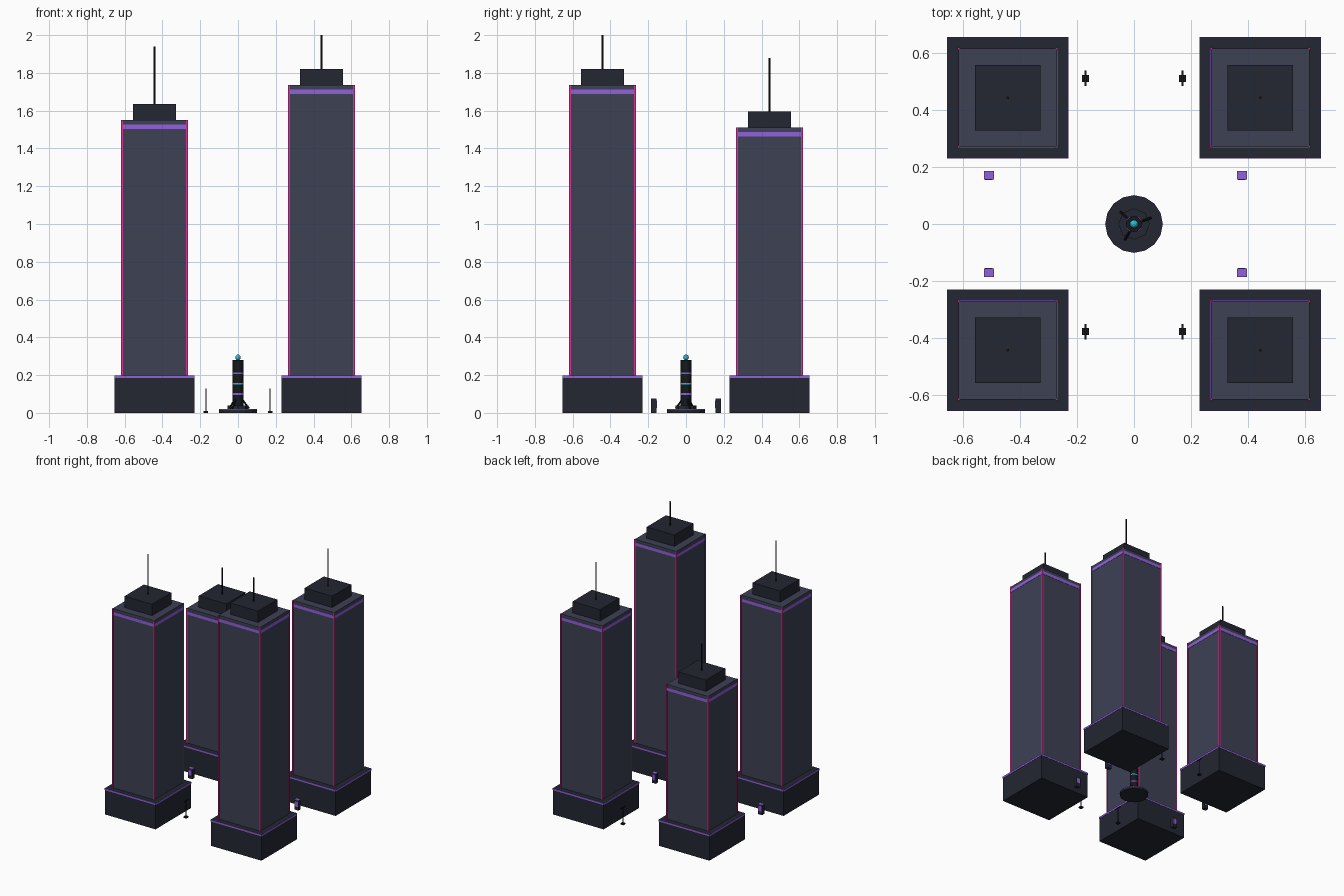
import bpy
from math import radians, cos, sin
from mathutils import Vector

if "Cube" in bpy.data.objects:
    bpy.data.objects.remove(bpy.data.objects["Cube"])


def material(name, rgb):
    m = bpy.data.materials.new(name)
    m.diffuse_color = (*rgb, 1)
    m.use_nodes = True
    m.node_tree.nodes["Principled BSDF"].inputs["Base Color"].default_value = m.diffuse_color
    return m


DARK = material("dark_concrete", (0.017, 0.020, 0.032))
WALL = material("tower_wall", (0.047, 0.052, 0.088))
BLACK = material("black_metal", (0.008, 0.009, 0.012))
PURPLE = material("purple_glow", (0.28, 0.12, 0.70))
PINK = material("pink_glow", (0.75, 0.03, 0.30))
CYAN = material("cyan_glow", (0.02, 0.55, 0.65))


def finish(name, mat):
    o = bpy.context.object
    o.name = name
    o.data.materials.append(mat)
    return o


def box(name, x, y, z0, z1, sx, sy, mat):
    bpy.ops.mesh.primitive_cube_add(size=1, location=(x, y, (z0 + z1) / 2))
    bpy.context.object.scale = (sx, sy, z1 - z0)
    return finish(name, mat)


def cyl(name, x, y, z0, z1, r, mat, n=8):
    bpy.ops.mesh.primitive_cylinder_add(vertices=n, radius=r, depth=z1 - z0,
                                        location=(x, y, (z0 + z1) / 2))
    return finish(name, mat)


def rod(name, a, b, r, mat, n=6):
    a, b = Vector(a), Vector(b)
    d = b - a
    bpy.ops.mesh.primitive_cylinder_add(vertices=n, radius=r, depth=d.length,
                                        location=(a + b) / 2,
                                        rotation=d.to_track_quat('Z', 'Y').to_euler())
    return finish(name, mat)


# Four towers: position signs, wall top, mast top
C = 0.442
for tag, sx, sy, top, mast in (("front_left", -1, -1, 1.55, 1.94),
                               ("front_right", 1, -1, 1.735, 2.0),
                               ("back_right", 1, 1, 1.51, 1.88),
                               ("back_left", -1, 1, 1.215, 1.50)):
    x, y = C * sx, C * sy
    box(f"{tag}_podium", x, y, 0, 0.198, 0.422, 0.422, DARK)
    box(f"{tag}_podium_trim", x, y, 0.184, 0.1975, 0.426, 0.426, PURPLE)
    box(f"{tag}_tower", x, y, 0.198, top, 0.346, 0.346, WALL)
    box(f"{tag}_crown_band", x, y, top - 0.047, top - 0.023, 0.35, 0.35, PURPLE)
    box(f"{tag}_roof_block", x, y, top, top + 0.086, 0.23, 0.23, DARK)
    cyl(f"{tag}_mast", x, y, top + 0.086, mast, 0.005, BLACK)
    # glowing corner strips
    for i in (-1, 1):
        for j in (-1, 1):
            box(f"{tag}_corner_strip", x + 0.172 * i, y + 0.172 * j,
                0.198, top, 0.009, 0.009, PINK)

# Central beacon
cyl("beacon_base", 0, 0, 0, 0.02, 0.1, DARK, 16)
cyl("beacon_base_trim", 0, 0, 0.015, 0.0195, 0.101, PURPLE, 16)
cyl("beacon_plinth", 0, 0, 0.02, 0.04, 0.055, DARK, 8)
cyl("beacon_column", 0, 0, 0.04, 0.28, 0.028, BLACK, 12)
for z, mat in ((0.10, PURPLE), (0.155, CYAN), (0.21, PURPLE)):
    cyl("beacon_ring", 0, 0, z - 0.004, z + 0.004, 0.030, mat, 12)
bpy.ops.mesh.primitive_uv_sphere_add(segments=10, ring_count=6, radius=0.015,
                                     location=(0, 0, 0.294))
finish("beacon_lamp", CYAN)
for deg in (20, 138, 240):
    u, v = cos(radians(deg)), sin(radians(deg))
    rod("beacon_strut", (0.024 * u, 0.024 * v, 0.07),
        (0.062 * u, 0.062 * v, 0.024), 0.005, BLACK)

# Street lamps
for x in (-0.17, 0.17):
    for y in (-0.377, 0.51):
        box("lamp_foot", x, y, 0, 0.01, 0.024, 0.024, BLACK)
        cyl("lamp_post", x, y, 0.01, 0.13, 0.003, BLACK, 6)
        box("lamp_arm", x, y, 0.124, 0.13, 0.006, 0.055, BLACK)

# Kiosks with glowing cap and screens
for x in (-0.508, 0.378):
    for y in (-0.17, 0.17):
        box("kiosk_body", x, y, 0, 0.073, 0.034, 0.028, DARK)
        box("kiosk_cap", x, y, 0.073, 0.076, 0.036, 0.03, PURPLE)
        for s in (-1, 1):
            box("kiosk_screen", x, y + 0.0145 * s, 0.025, 0.065, 0.026, 0.002, PURPLE)
